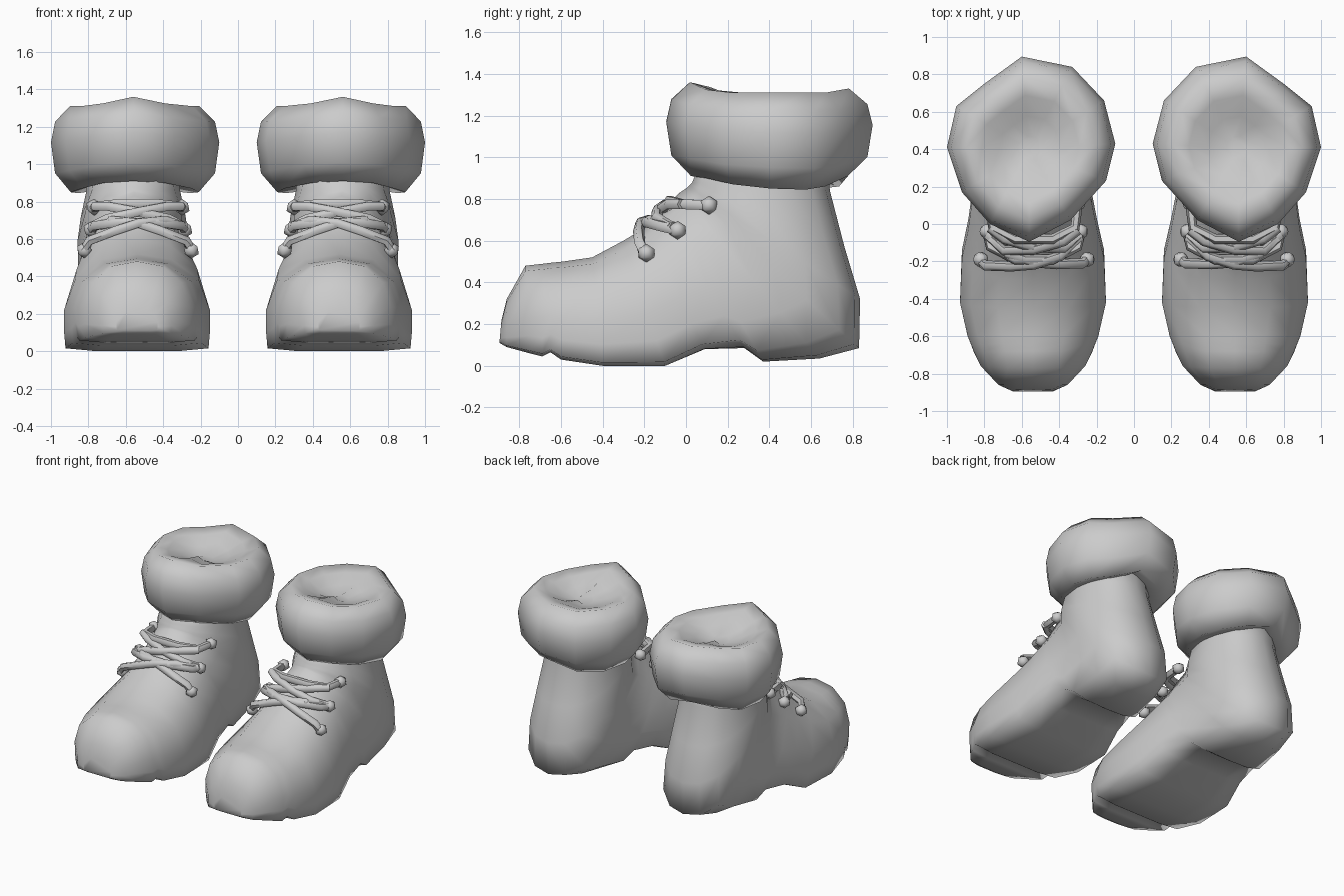
import bpy, bmesh, math
from mathutils import Vector

if "Cube" in bpy.data.objects:
    bpy.data.objects.remove(bpy.data.objects["Cube"], do_unlink=True)

GREY = (0.6, 0.6, 0.6, 1)
mat = bpy.data.materials.new("light grey")
mat.use_nodes = True
mat.diffuse_color = GREY
mat.node_tree.nodes["Principled BSDF"].inputs["Base Color"].default_value = GREY


def finish(name, bm, angle):
    """Turn a bmesh into a smooth object, mirrored to make the pair."""
    bmesh.ops.recalc_face_normals(bm, faces=bm.faces)
    mesh = bpy.data.meshes.new(name)
    bm.to_mesh(mesh)
    bm.free()
    mesh.materials.append(mat)
    ob = bpy.data.objects.new(name, mesh)
    bpy.context.collection.objects.link(ob)
    bpy.ops.object.select_all(action='DESELECT')
    ob.select_set(True)
    bpy.context.view_layer.objects.active = ob
    bpy.ops.object.shade_smooth_by_angle(angle=math.radians(angle))
    ob.modifiers.new("pair", 'MIRROR').use_mirror_merge = False


def loft(bm, rings):
    """Skin closed rings of points and cap both ends."""
    vs = [[bm.verts.new(p) for p in r] for r in rings]
    n = len(vs[0])
    for a, b in zip(vs, vs[1:]):
        for i in range(n):
            j = (i + 1) % n
            bm.faces.new((a[i], a[j], b[j], b[i]))
    for ring in (vs[0], vs[-1]):
        bm.faces.new(ring)


# Boot body: sections (top y, top z, bottom y, bottom z, half width, boxiness)
SECTIONS = [
    (-.885, .22, -.895, .11, .11, 1), (-.86, .32, -.86, .09, .185, 1),
    (-.77, .48, -.75, .06, .28, 1), (-.68, .49, -.69, .045, .315, 1),
    (-.64, .495, -.65, .065, .33, 1), (-.59, .50, -.60, .03, .35, 1),
    (-.45, .52, -.40, 0, .39, 1), (-.30, .60, -.10, 0, .38, 1),
    (-.20, .66, .09, .08, .345, .9), (-.12, .74, .28, .085, .322, .7),
    (-.07, .79, .37, .02, .308, .6), (-.03, .83, .64, .035, .30, .35),
    (0, .85, .83, .085, .298, .15), (.01, .86, .835, .32, .298, 0),
    (.02, .87, .76, .57, .28, 0), (.03, .88, .69, .84, .25, 0),
    (.08, 1.0, .68, 1.0, .24, 0)]
# Half outlines from bottom to top: (width, height) for foot and for shaft
FOOT = [(0, 0), (.55, 0), (.98, .03), (1, .20), (1, .42), (.85, .73), (.48, .94), (0, 1)]
SHAFT = [(0, 0), (.40, .03), (.74, .13), (.95, .32), (1, .5), (.87, .76), (.5, .94), (0, 1)]


def section(ty, tz, by, bz, half, box):
    cx = .54 + .02 * (1 - box)
    prof = [(f[0] * box + s[0] * (1 - box), f[1] * box + s[1] * (1 - box))
            for f, s in zip(FOOT, SHAFT)]
    pts = [(1, p) for p in prof] + [(-1, p) for p in prof[-2:0:-1]]
    return [(cx + side * w * half, by + (ty - by) * u, bz + (tz - bz) * u)
            for side, (w, u) in pts]


bm = bmesh.new()
loft(bm, [section(*s) for s in SECTIONS])
finish("boot_body", bm, 100)

# Padded cuff: outline (x, y, bottom z, rim z)
OUTLINE = [
    (.56, -.095, .91, 1.36), (.77, 0, .90, 1.325), (.92, .17, .87, 1.31),
    (1.0, .41, .85, 1.31), (.95, .63, .845, 1.31), (.80, .75, .86, 1.31),
    (.60, .895, .91, 1.33), (.33, .84, .86, 1.31), (.16, .66, .845, 1.31),
    (.10, .43, .85, 1.31), (.15, .23, .87, 1.31), (.34, .02, .90, 1.325)]
# Ring scale, height from bottom to rim
RINGS = [(.50, .08), (.76, 0), (.95, .22), (1, .58), (.95, .82),
         (.77, 1), (.58, .95), (.36, .86), (.14, .80)]
CX, CY = .56, .40
bm = bmesh.new()
loft(bm, [[(CX + (x - CX) * s, CY + (y - CY) * s, lo + (hi - lo) * t)
           for x, y, lo, hi in OUTLINE] for s, t in RINGS])
finish("padded_cuff", bm, 100)

# Laces: hexagonal tubes along short paths, with a knob at each end
LX = .535
STRAIGHT_TOP = [(-.235, .11, .77), (-.22, -.02, .775), (-.10, -.08, .79),
                (.10, -.08, .79), (.22, -.02, .775), (.235, .11, .77)]
STRAIGHT_MID = [(-.25, -.04, .65), (-.235, -.12, .67), (-.10, -.19, .69),
                (.10, -.19, .69), (.235, -.12, .67), (.25, -.04, .65)]
CROSS_TOP = [(-.245, -.06, .665), (-.16, -.13, .71), (0, -.125, .745),
             (.16, -.08, .775), (.235, -.02, .775)]
CROSS_LOW = [(-.285, -.19, .54), (-.26, -.21, .59), (-.12, -.215, .645),
             (0, -.205, .685), (.14, -.16, .70), (.25, -.06, .665)]


def flip(path):
    return [(-x, y - .012, z) for x, y, z in path]


def tube(bm, path, r=.027, n=6):
    pts = [Vector((LX + x, y, z)) for x, y, z in path]
    rings = []
    for i, p in enumerate(pts):
        d = (pts[min(i + 1, len(pts) - 1)] - pts[max(i - 1, 0)]).normalized()
        side = d.cross(Vector((0, 0, 1))).normalized()
        up = side.cross(d)
        rings.append([p + r * (side * math.cos(a) + up * math.sin(a))
                      for a in (2 * math.pi * k / n for k in range(n))])
    loft(bm, rings)


bm = bmesh.new()
for path in (STRAIGHT_TOP, STRAIGHT_MID, CROSS_TOP, flip(CROSS_TOP),
             CROSS_LOW, flip(CROSS_LOW)):
    tube(bm, path)
finish("laces", bm, 60)

bm = bmesh.new()
for x, y, z in (STRAIGHT_TOP[0], STRAIGHT_MID[0], CROSS_LOW[0]):
    for s in (-1, 1):
        ret = bmesh.ops.create_icosphere(bm, subdivisions=1, radius=.045)
        bmesh.ops.translate(bm, verts=ret["verts"], vec=(LX + s * x, y, z))
finish("lace_knobs", bm, 60)
